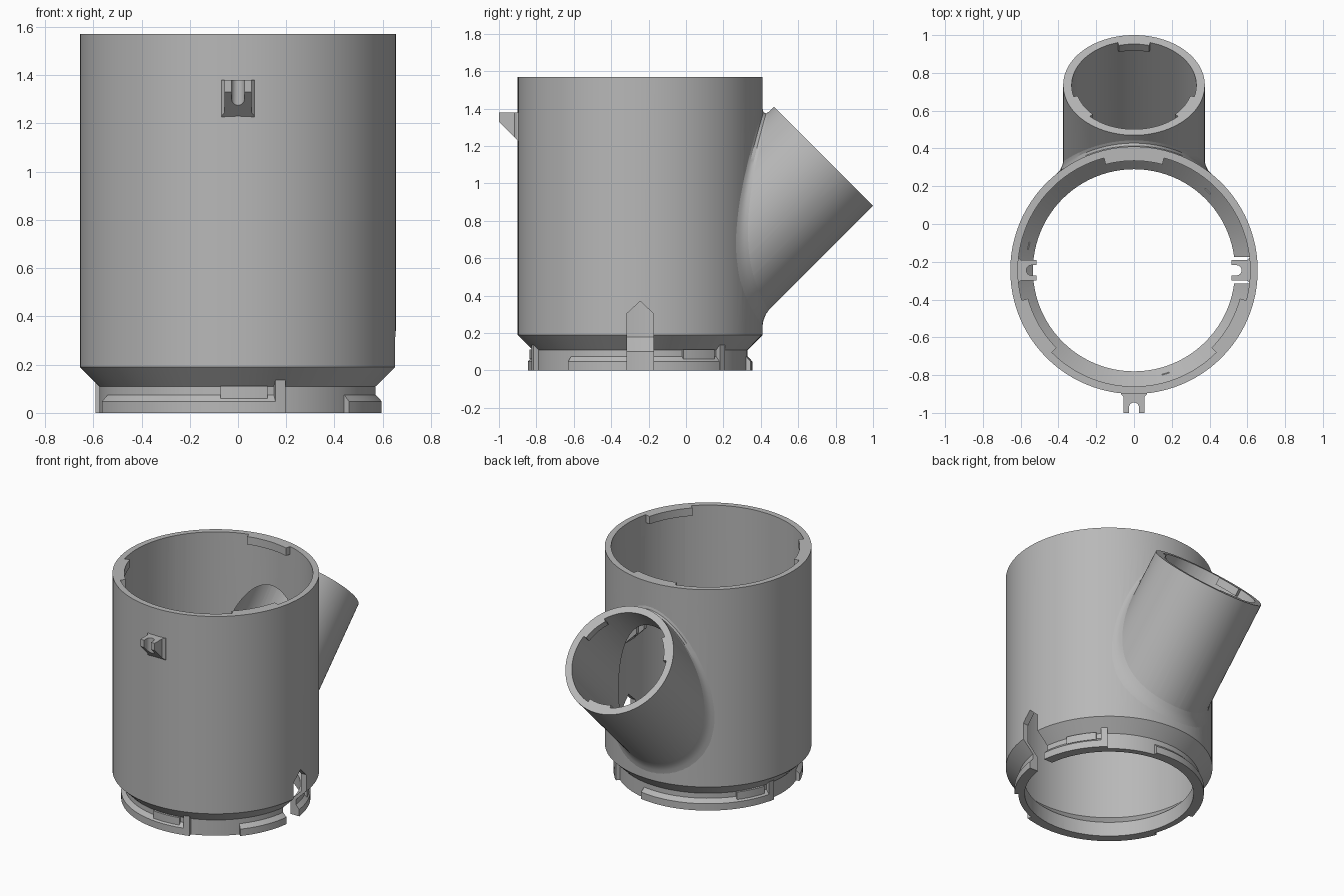
import bpy, bmesh
from math import sin, cos, pi, radians, sqrt
from mathutils import Matrix

cube = bpy.data.objects.get("Cube")
if cube:
    bpy.data.objects.remove(cube, do_unlink=True)

# Main dimensions
CY = -0.245                       # y of the body axis
R_OUT, R_IN, TOP = 0.655, 0.615, 1.57
P_OUT, P_IN = 0.375, 0.33         # side pipe radii
P_Y, P_Z = 0.735, 1.145           # centre of the pipe mouth
SEG = 96

BODY = Matrix.Translation((0, CY, 0))
PIPE = Matrix.Translation((0, P_Y, P_Z)) @ Matrix.Rotation(radians(-45), 4, 'X')

grey = bpy.data.materials.new("plain_grey")
grey.use_nodes = True
COLOUR = (0.48, 0.48, 0.48, 1)
grey.diffuse_color = COLOUR
for node in grey.node_tree.nodes:
    if node.type == 'BSDF_PRINCIPLED':
        node.inputs["Base Color"].default_value = COLOUR


def finish(name, bm, matrix=None):
    """Turn a bmesh into a named object."""
    bmesh.ops.remove_doubles(bm, verts=bm.verts, dist=1e-5)
    bmesh.ops.recalc_face_normals(bm, faces=bm.faces)
    if matrix:
        bm.transform(matrix)
    mesh = bpy.data.meshes.new(name)
    bm.to_mesh(mesh)
    bm.free()
    mesh.materials.append(grey)
    ob = bpy.data.objects.new(name, mesh)
    bpy.context.collection.objects.link(ob)
    return ob


def skin(bm, rows, closed):
    """Join closed loops of points into a tube, capped unless it closes."""
    loops = [[bm.verts.new(p) for p in row] for row in rows]
    n = len(loops[0])
    pairs = list(zip(loops, loops[1:])) + ([(loops[-1], loops[0])] if closed else [])
    for a, b in pairs:
        for i in range(n):
            j = (i + 1) % n
            bm.faces.new((a[i], a[j], b[j], b[i]))
    if not closed:
        bm.faces.new(loops[0])
        bm.faces.new(loops[-1])


def revolve(name, profile, arcs=None, matrix=BODY):
    """Revolve a closed (radius, z) profile fully, or over arcs in degrees."""
    bm = bmesh.new()
    for a0, a1 in arcs or [(0, 360)]:
        full = a1 - a0 == 360
        steps = SEG if full else max(2, round((a1 - a0) / 3))
        angles = [radians(a0 + (a1 - a0) * k / steps) for k in range(steps + (not full))]
        skin(bm, [[(r * cos(a), r * sin(a), z) for r, z in profile] for a in angles], full)
    return finish(name, bm, matrix)


def boolean(ob, tool, operation):
    mod = ob.modifiers.new("cut", 'BOOLEAN')
    mod.operation, mod.object, mod.solver = operation, tool, 'EXACT'
    bpy.ops.object.select_all(action='DESELECT')
    bpy.context.view_layer.objects.active = ob
    ob.select_set(True)
    bpy.ops.object.modifier_apply(modifier=mod.name)


def threefold(a0, a1):
    return [(a0 + 120 * k, a1 + 120 * k) for k in range(3)]


# Body with angled side pipe, hollowed out
body = revolve("body_shell", [(0, 0), (0.575, 0), (0.575, 0.11), (R_OUT, 0.19),
                              (R_OUT, TOP), (0, TOP)])
pipe = revolve("pipe_solid", [(0, -0.9), (P_OUT, -0.9), (P_OUT, 0), (0, 0)], matrix=PIPE)
cavity = revolve("cavity_cutter", [(0, -0.1), (0.535, -0.1), (0.535, 0.1), (R_IN, 0.18),
                                   (R_IN, TOP + 0.1), (0, TOP + 0.1)])
bore = revolve("bore_cutter", [(0, -0.9), (P_IN, -0.9), (P_IN, 0.1), (0, 0.1)], matrix=PIPE)

# Pointed slot through both sides
bm = bmesh.new()
outline = [(-0.07, -0.1), (0.07, -0.1), (0.07, 0.305), (0, 0.37), (-0.07, 0.305)]
skin(bm, [[(x, y, z) for y, z in outline] for x in (-1, 1)], False)
slot = finish("slot_cutter", bm, BODY)

# Bayonet lugs around the collar, each with a detent and an end stop
lugs = revolve("collar_lugs", [(0.57, 0), (0.6, 0), (0.6, 0.048), (0.573, 0.077), (0.57, 0.077)],
               threefold(80, 166))
revolve("collar_detents", [(0.57, 0.06), (0.592, 0.06), (0.592, 0.112), (0.57, 0.112)],
        threefold(143, 162))
revolve("collar_stops", [(0.57, 0), (0.602, 0), (0.602, 0.14), (0.57, 0.14)],
        threefold(165, 169))

boolean(body, pipe, 'UNION')
boolean(body, cavity, 'DIFFERENCE')
boolean(body, bore, 'DIFFERENCE')
boolean(body, slot, 'DIFFERENCE')
boolean(lugs, slot, 'DIFFERENCE')
for helper in (pipe, cavity, bore, slot):
    bpy.data.objects.remove(helper, do_unlink=True)


# Inward tabs at the two open mouths
def mouth_tabs(name, r, depth, top, height, matrix):
    revolve(name, [(r - depth, top), (r + 0.003, top),
                   (r + 0.003, top - height), (r - depth, top - height)],
            threefold(75, 105), matrix)


mouth_tabs("body_mouth_tabs", R_IN, 0.035, TOP, 0.055, BODY)
mouth_tabs("pipe_mouth_tabs", P_IN, 0.022, 0, 0.05, PIPE)

# Rounded fillet where the pipe meets the body
f = 0.04
section = [(f, -0.002), (0.45 * f, 0.1 * f), (0.1 * f, 0.45 * f), (-0.002, f), (-0.02, -0.02)]
rows = []
for k in range(SEG):
    t = 2 * pi * k / SEG
    row = []
    for a, b in section:
        r = P_OUT + a
        x = r * cos(t)
        y = CY + sqrt((R_OUT + b) ** 2 - x * x)
        row.append((x, y, P_Z + y - P_Y - sqrt(2) * r * sin(t)))
    rows.append(row)
bm = bmesh.new()
skin(bm, rows, True)
finish("pipe_fillet", bm)


# Cord clips: a U-shaped plan with a sloping underside
def clip(name, x, y, z, turn):
    w, n, d = 0.055, 0.027, 0.1
    half = [(0.07, 0.008), (0.068, -0.002), (w, -0.016), (w, -d), (n, -d)]
    arc = [(n * cos(a), -0.072 + n * sin(a)) for a in [pi * k / 12 for k in range(13)]]
    plan = half + arc + [(-px, py) for px, py in reversed(half)]
    bm = bmesh.new()
    skin(bm, [[(px, py, -py) for px, py in plan], [(px, py, 0.15) for px, py in plan]], False)
    finish(name, bm, Matrix.Translation((x, y, z)) @ Matrix.Rotation(radians(turn), 4, 'Z'))


clip("front_clip", 0, CY - R_OUT, 1.23, 0)
clip("inner_left_clip", R_IN, CY, 0.74, -90)
clip("inner_right_clip", -R_IN, CY, 0.74, 90)

# Smooth the round walls, keep the edges crisp
bpy.ops.object.select_all(action='DESELECT')
for ob in bpy.context.collection.objects:
    if ob.type == 'MESH':
        ob.select_set(True)
        bpy.context.view_layer.objects.active = ob
bpy.ops.object.shade_smooth_by_angle(angle=radians(30))
